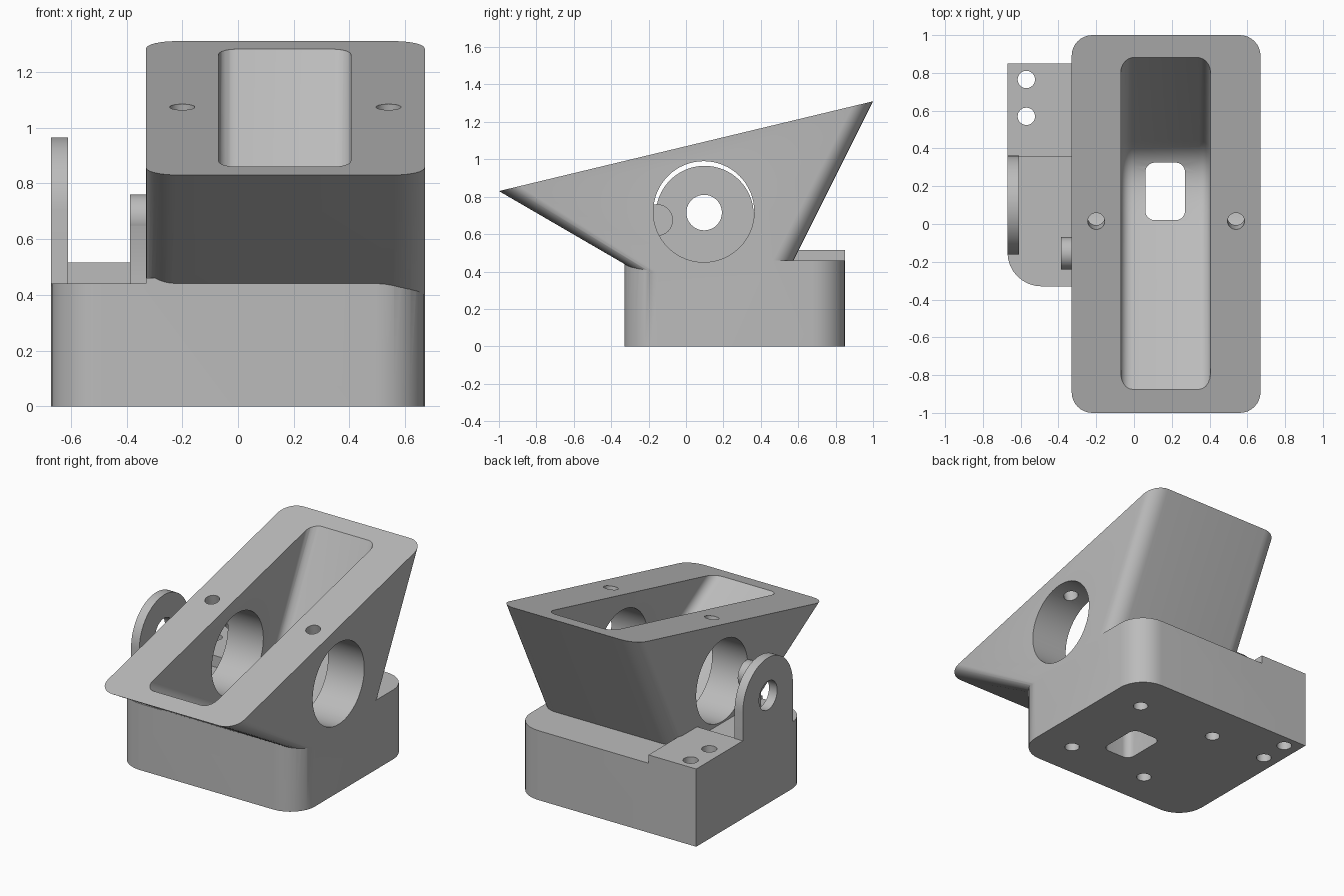
import bpy, bmesh
from math import sin, cos, pi, atan
from mathutils import Matrix, Vector

cube = bpy.data.objects.get("Cube")
if cube:
    bpy.data.objects.remove(cube)

grey = bpy.data.materials.new("plain grey")
grey.use_nodes = True
tone = (0.5, 0.5, 0.5, 1)
grey.diffuse_color = tone
grey.node_tree.nodes["Principled BSDF"].inputs["Base Color"].default_value = tone


def loft(name, low, high):
    """Closed solid between two matching rings of points."""
    bm = bmesh.new()
    a = [bm.verts.new(p) for p in low]
    b = [bm.verts.new(p) for p in high]
    n = len(a)
    bm.faces.new(a)
    bm.faces.new(b)
    for i in range(n):
        j = (i + 1) % n
        bm.faces.new((a[i], a[j], b[j], b[i]))
    bmesh.ops.recalc_face_normals(bm, faces=bm.faces)
    mesh = bpy.data.meshes.new(name)
    bm.to_mesh(mesh)
    bm.free()
    ob = bpy.data.objects.new(name, mesh)
    bpy.context.collection.objects.link(ob)
    mesh.materials.append(grey)
    return ob


def ring(x, y, z, r, square=()):
    """Rounded rectangle whose height runs from z[0] at the front to z[1] at the back."""
    pts = []
    centres = [(1, 1), (0, 1), (0, 0), (1, 0)]
    for k, (i, j) in enumerate(centres):
        rad = 0 if k in square else r
        cx = x[i] + (-rad if i else rad)
        cy = y[j] + (-rad if j else rad)
        for s in range(9 if rad else 1):
            a = (k + s / 8) * pi / 2
            px, py = cx + rad * cos(a), cy + rad * sin(a)
            t = (py - y[0]) / (y[1] - y[0])
            pts.append((px, py, z[0] + (z[1] - z[0]) * t))
    return pts


def block(name, x, y, z, r=0.0, square=(0, 1, 2, 3)):
    return loft(name, ring(x, y, (z[0], z[0]), r, square),
                ring(x, y, (z[1], z[1]), r, square))


def along_x(name, outline, x0, x1):
    return loft(name, [(x0, *p) for p in outline], [(x1, *p) for p in outline])


def circle(y, z, r, n=64):
    return [(y + r * cos(2 * pi * i / n), z + r * sin(2 * pi * i / n)) for i in range(n)]


def rod(name, start, end, r, n=32):
    start, end = Vector(start), Vector(end)
    turn = (end - start).to_track_quat('Z', 'Y').to_matrix()
    pts = [turn @ Vector((r * cos(2 * pi * i / n), r * sin(2 * pi * i / n), 0)) for i in range(n)]
    return loft(name, [start + p for p in pts], [end + p for p in pts])


def apply(ob, mod):
    with bpy.context.temp_override(object=ob, active_object=ob):
        bpy.ops.object.modifier_apply(modifier=mod.name)


def combine(ob, other, how='DIFFERENCE'):
    mod = ob.modifiers.new("combine", 'BOOLEAN')
    mod.operation, mod.solver, mod.object = how, 'EXACT', other
    bpy.context.view_layer.update()
    apply(ob, mod)
    bpy.data.objects.remove(other)


# Base block with one square corner, lowered side shelf and raised pad
body = block("housing", (-0.67, 0.67), (-0.33, 0.85), (0, 0.46), 0.18, (1,))
combine(body, block("shelf_cut", (-0.8, -0.33), (-0.5, 0.355), (0.44, 0.8)))
combine(body, block("pad", (-0.67, -0.32), (0.355, 0.85), (0.3, 0.515)), 'UNION')

# Flared hood with a sloping top
hood_x = (-0.33, 0.67)
hood = loft("hood", ring(hood_x, (-0.26, 0.545), (0.4, 0.4), 0.11),
            ring(hood_x, (-1, 1), (0.83, 1.31), 0.11))
combine(body, hood, 'UNION')

# Hollow inside: front slope, rounded bottom and steep back wall
p0, p1, p2 = Vector((0, 0.35)), Vector((0.32, 0.16)), Vector((0.44, 0.4))
trough = [(-1.06, 0.966), (-0.875, 0.86)]
for i in range(13):
    t = i / 12
    trough.append(tuple(p0 * (1 - t) ** 2 + p1 * 2 * t * (1 - t) + p2 * t * t))
trough.append((0.98, 1.48))
hollow = along_x("hollow_cut", trough, -0.07, 0.405)
bevel = hollow.modifiers.new("round", 'BEVEL')
bevel.width, bevel.segments, bevel.angle_limit = 0.06, 5, 1.0
apply(hollow, bevel)
combine(body, hollow)

# Window through the floor and the large cross bore
combine(body, block("window_cut", (0.06, 0.27), (0.02, 0.325), (-0.1, 0.42), 0.05, ()))
combine(body, along_x("bore_cut", circle(0.095, 0.72, 0.27), -0.9, 0.9))

# Screw holes: two in the rim, two through the pad, four in the underside
tilt = Vector((0, -sin(atan(0.24)), cos(atan(0.24))))
for x in (-0.2, 0.54):
    top = Vector((x, 0.015, 1.074))
    combine(body, rod("rim_hole_cut", top - tilt * 0.2, top + tilt * 0.1, 0.045))
for y in (0.57, 0.765):
    combine(body, rod("pad_hole_cut", (-0.57, y, -0.1), (-0.57, y, 0.7), 0.046))
for x in (-0.125, 0.455):
    for y in (-0.09, 0.57):
        combine(body, rod("foot_hole_cut", (x - 0.03, y, -0.1), (x - 0.03, y, 0.25), 0.045))

# Upright ear with a pivot hole
arc = [(0.1 + 0.262 * cos(pi * i / 32), 0.703 + 0.262 * sin(pi * i / 32)) for i in range(33)]
ear = along_x("side_ear", arc + [(-0.162, 0.43), (0.362, 0.43)], -0.67, -0.61)
combine(ear, along_x("pivot_cut", circle(0.097, 0.715, 0.095, 40), -0.8, -0.5))

# Round stop on the hood wall with its stem
stop = along_x("stop", circle(-0.155, 0.675, 0.085, 40), -0.387, -0.33)
stem = block("stop_stem", (-0.387, -0.33), (-0.235, -0.15), (0.435, 0.675))
combine(stop, stem, 'UNION')

# Smooth curved faces, keep hard edges
for ob in (body, ear, stop):
    bpy.ops.object.select_all(action='DESELECT')
    ob.select_set(True)
    bpy.context.view_layer.objects.active = ob
    bpy.ops.object.shade_smooth_by_angle(angle=0.5)
